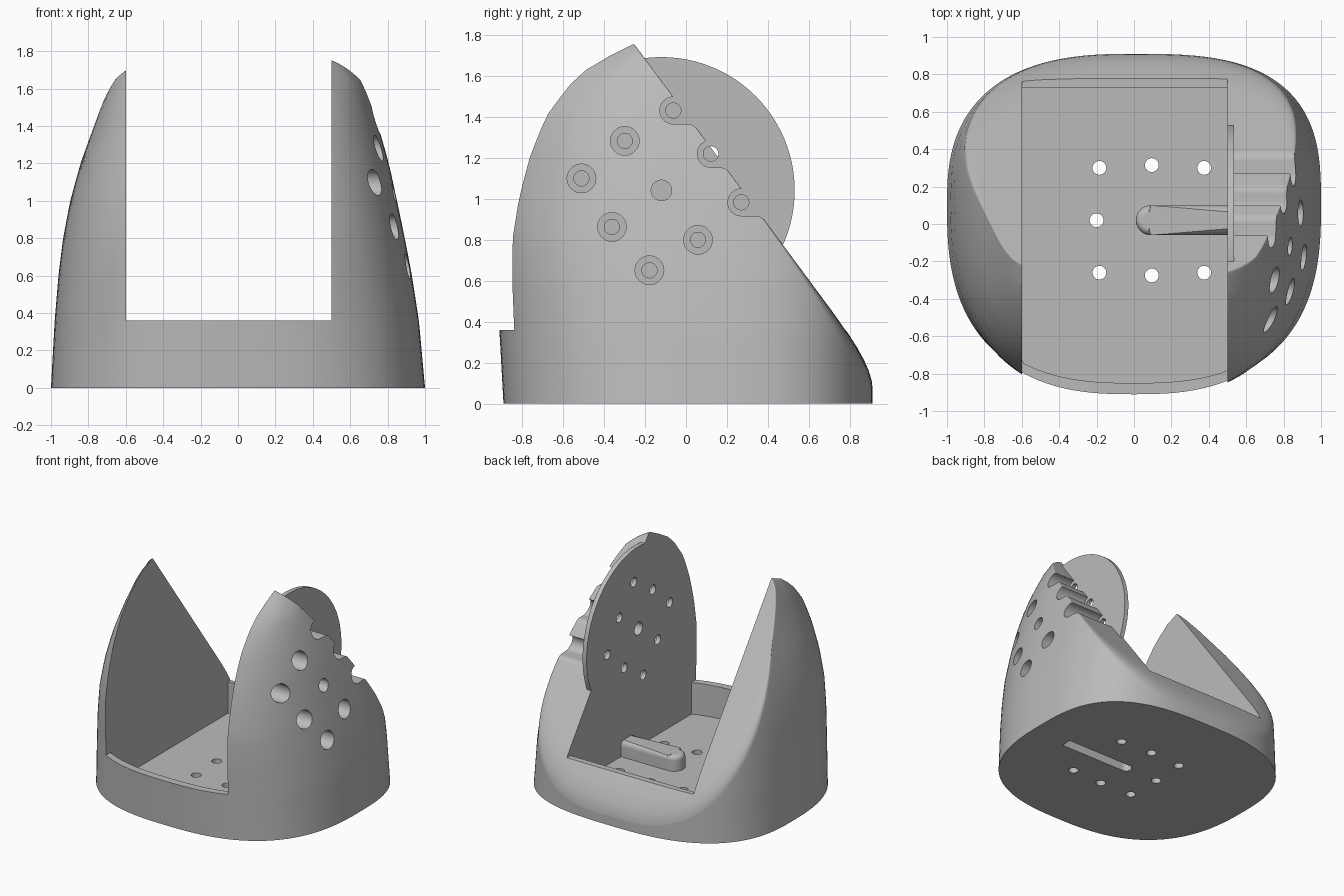
import bpy, bmesh, math
from mathutils import Vector

old = bpy.data.objects.get("Cube")
if old:
    bpy.data.objects.remove(old, do_unlink=True)

grey = bpy.data.materials.new("plain_grey")
grey.use_nodes = True
grey.diffuse_color = (0.5, 0.5, 0.5, 1)
grey.node_tree.nodes["Principled BSDF"].inputs["Base Color"].default_value = (0.5, 0.5, 0.5, 1)

CY = 0.1            # centre line of the plan outline
BACK = 0.81         # depth from the centre line to the back
SEG = 128
# height, left-hand (-x) width, right-hand (+x) width, depth to the front
LEVELS = [(0, 1, 1, .99), (.36, .98, .967, 1.01), (.6, .96, .93, 1.03), (.8, .935, .892, 1.04),
          (1.0, .897, .85, 1.02), (1.2, .842, .807, .98), (1.4, .77, .75, .92),
          (1.55, .72, .705, .82), (1.65, .68, .675, .71), (1.75, .61, .605, .52),
          (1.95, .3, .3, .25)]


def level(z):
    for a, b in zip(LEVELS, LEVELS[1:]):
        if z <= b[0]:
            t = (z - a[0]) / (b[0] - a[0])
            return [p + (q - p) * t for p, q in zip(a[1:], b[1:])]
    return LEVELS[-1][1:]


def outline(ang, left, right, front, back):
    c, s = math.cos(ang), math.sin(ang)
    n = 2.95 if c > 0 and s > 0 else 2.62
    x = math.copysign(abs(c) ** (2 / n), c) * (right if c > 0 else left)
    y = math.copysign(abs(s) ** (2 / n), s) * (back if s > 0 else front)
    return x, CY + y


def shell(ang, z):
    x, y = outline(ang, *level(z), BACK)
    return Vector((x, y, z))


def slant_y(z):
    return -.25 + (1.75 - z) / 1.35


def finish(bm, name):
    bmesh.ops.recalc_face_normals(bm, faces=bm.faces)
    me = bpy.data.meshes.new(name)
    bm.to_mesh(me)
    bm.free()
    ob = bpy.data.objects.new(name, me)
    bpy.context.collection.objects.link(ob)
    me.materials.append(grey)
    return ob


def prism(name, pts, lo, hi, axis="z", bevel=0):
    """Extrude a 2D outline along z (x, y points) or along x (y, z points)."""
    put = (lambda p, h: (p[0], p[1], h)) if axis == "z" else (lambda p, h: (h, p[0], p[1]))
    bm = bmesh.new()
    low = [bm.verts.new(put(p, lo)) for p in pts]
    high = [bm.verts.new(put(p, hi)) for p in pts]
    bm.faces.new(low)
    top = bm.faces.new(high)
    for i in range(len(pts)):
        j = (i + 1) % len(pts)
        bm.faces.new((low[i], low[j], high[j], high[i]))
    if bevel:
        bmesh.ops.bevel(bm, geom=list(top.edges), offset=bevel, segments=4,
                        profile=0.5, affect="EDGES", clamp_overlap=True)
    return finish(bm, name)


def arc(cx, cy, r, start, end, n=16):
    """Points on an arc, angles in degrees."""
    angs = [math.radians(start + (end - start) * i / n) for i in range(n + 1)]
    return [(cx + r * math.cos(a), cy + r * math.sin(a)) for a in angs]


def circle(cx, cy, r, n=32):
    return arc(cx, cy, r, 0, 360, n)[:-1]


def stadium(x0, x1, cy, r):
    """Outline with a round end at x0 and a square end at x1."""
    return arc(x0, cy, r, 90, 270) + [(x1, cy - r), (x1, cy + r)]


def notch(y, z, r, lip=.06):
    """Round bore open to the back, with a rounded lower lip meeting the slant."""
    start = slant_y(z - r) - lip / 2
    curve = arc(start, z - r - lip, lip, 90, 37, 6)
    return arc(y, z, r, 90, 270) + curve + [(y + .5, curve[-1][1]), (y + .5, z + r)]


def combine(target, tool, how="DIFFERENCE"):
    mod = target.modifiers.new("combine", "BOOLEAN")
    mod.operation, mod.object, mod.solver = how, tool, "EXACT"
    bpy.context.view_layer.objects.active = target
    bpy.ops.object.modifier_apply(modifier=mod.name)
    bpy.data.objects.remove(tool, do_unlink=True)


# Domed shell, cut by the slanted back plane with a rounded shoulder
bm = bmesh.new()
columns = []
centre = Vector((0, CY, 1.75 - 1.35 * (CY + .25)))
for k in range(SEG):
    ang = 2 * math.pi * k / SEG
    lo, hi = 0, 1.95
    for _ in range(40):
        mid = (lo + hi) / 2
        if shell(ang, mid).y < slant_y(mid):
            lo = mid
        else:
            hi = mid
    rear = max(0, math.sin(ang)) ** (2 if math.cos(ang) > 0 else .6)
    edge = shell(ang, lo)
    drop = lo - min(.01 + .11 * rear, lo * .6)
    inner = edge.lerp(centre, .01 + .2 * rear)
    below = shell(ang, drop)
    col = [shell(ang, drop * i / 24) for i in range(24)]
    for i in range(7):
        t = i / 6
        col.append(below * (1 - t) ** 2 + edge * 2 * t * (1 - t) + inner * t * t)
    columns.append([bm.verts.new(p) for p in col])
for k in range(SEG):
    p, q = columns[k], columns[(k + 1) % SEG]
    for i in range(len(p) - 1):
        bm.faces.new((p[i], q[i], q[i + 1], p[i + 1]))
bm.faces.new([c[0] for c in columns])
bm.faces.new([c[-1] for c in columns])
body = finish(bm, "holder_body")

# Open slot between the side walls and the sunken floor
LEFT, RIGHT, RIM, FLOOR = -.6, .5, .36, .11
combine(body, prism("slot_cutter", [(LEFT, -2), (RIGHT, -2), (RIGHT, 2), (LEFT, 2)], RIM, 3))
recess = []
for k in range(SEG):
    x, y = outline(2 * math.pi * k / SEG, .98, .98, .95, .76)
    if LEFT < x < RIGHT:
        recess.append((x, min(y, .73)))
backs = sorted(p for p in recess if p[1] > CY)
fronts = sorted((p for p in recess if p[1] < CY), reverse=True)
recess = [(LEFT, backs[0][1])] + backs + [(RIGHT, .73), (RIGHT, -.78)] + fronts + [(LEFT, -.72)]
combine(body, prism("recess_cutter", recess, FLOOR, RIM + .2))

# Hole pattern around the disc centre
DY, DZ = -.12, 1.04
holes = []
for i in range(8):
    ang = math.radians(36.5 + 45 * i)
    r = .394 if i % 2 else .3
    holes.append((DY + r * math.cos(ang), DZ + r * math.sin(ang)))

# Deep counterbores; those near the slanted edge open out to the back
PLATE = .535
for y, z in holes:
    pts = notch(y, z, .066) if y > slant_y(z) - .1 else circle(y, z, .07)
    combine(body, prism("bore_cutter", pts, PLATE, 1.3, "x"))

# Round mounting disc on the inside of the wall, its front buried in the wall
disc = [p for p in circle(DY, DZ, .65, 96) if p[0] > -.4]
disc.sort(key=lambda p: math.atan2(p[1] - DZ, p[0] - DY))
combine(body, prism("mounting_disc", disc, RIGHT, PLATE, "x"), "UNION")
for y, z in holes:
    combine(body, prism("hole_cutter", circle(y, z, .037, 24), .4, .6, "x"))
combine(body, prism("centre_cutter", circle(DY, DZ, .05), .4, 1.3, "x"))

# Rounded channel cover on the floor, hollow from below
MID = .02
combine(body, prism("channel_cover", stadium(.09, .54, MID, .08), .05, .23, bevel=.035), "UNION")
combine(body, prism("channel_cutter", stadium(.095, .68, MID, .043), -.1, .18))

# Floor holes
for ang in range(45, 360, 45):
    r = .295 if ang % 90 == 0 else .396
    x = .095 + r * math.cos(math.radians(ang))
    y = MID + r * math.sin(math.radians(ang))
    combine(body, prism("floor_hole_cutter", circle(x, y, .037, 24), -.1, .2))

bpy.ops.object.select_all(action="DESELECT")
body.select_set(True)
bpy.context.view_layer.objects.active = body
bpy.ops.object.shade_smooth_by_angle(angle=math.radians(25))
normals = body.modifiers.new("even_shading", "WEIGHTED_NORMAL")
normals.keep_sharp = True
